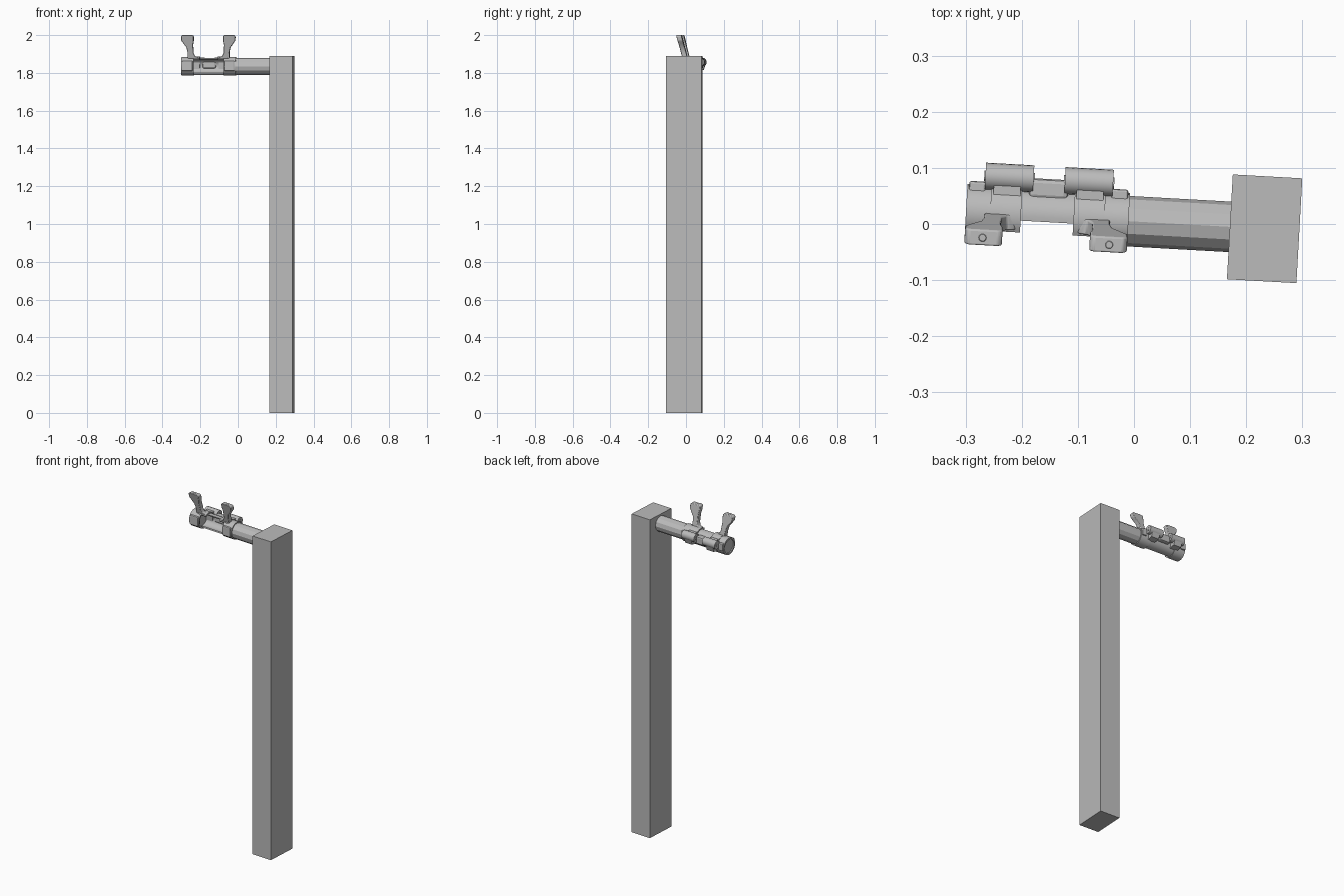
import bpy, bmesh, math
from mathutils import Matrix, Vector

cube = bpy.data.objects.get("Cube")
if cube:
    bpy.data.objects.remove(cube)

grey = bpy.data.materials.new("plain_grey")
grey.use_nodes = True
grey.diffuse_color = (0.5, 0.5, 0.5, 1)
grey.node_tree.nodes["Principled BSDF"].inputs["Base Color"].default_value = (0.5, 0.5, 0.5, 1)

AXIS_Z = 1.835          # height of the arm's axis
MID = -0.155            # clamps mirror about this x
# The whole model is turned slightly about the vertical
TURN = Matrix.Translation((0.08, 0, 0)) @ Matrix.Rotation(math.radians(-3.2), 4, 'Z') @ Matrix.Translation((-0.08, 0, 0))


def finish(name, bm, bevel=0, smooth=None):
    bmesh.ops.recalc_face_normals(bm, faces=bm.faces)
    mesh = bpy.data.meshes.new(name)
    bm.to_mesh(mesh)
    bm.free()
    mesh.materials.append(grey)
    ob = bpy.data.objects.new(name, mesh)
    bpy.context.collection.objects.link(ob)
    ob.matrix_world = TURN
    if bevel:
        mod = ob.modifiers.new("soft_edges", 'BEVEL')
        mod.width, mod.segments = bevel, 2
    if smooth:
        bpy.ops.object.select_all(action='DESELECT')
        ob.select_set(True)
        bpy.context.view_layer.objects.active = ob
        bpy.ops.object.shade_smooth_by_angle(angle=math.radians(smooth))
    return ob


def prism(name, points, vector, **kw):
    """Extrude a closed outline along a vector."""
    bm = bmesh.new()
    face = bm.faces.new([bm.verts.new(p) for p in points])
    out = bmesh.ops.extrude_face_region(bm, geom=[face])
    moved = [v for v in out["geom"] if isinstance(v, bmesh.types.BMVert)]
    bmesh.ops.translate(bm, verts=moved, vec=Vector(vector))
    return finish(name, bm, **kw)


def box(name, x0, x1, y0, y1, z0, z1, **kw):
    return prism(name, [(x0, y0, z0), (x1, y0, z0), (x1, y1, z0), (x0, y1, z0)], (0, 0, z1 - z0), **kw)


def arc(ry, rz, start, end, n):
    """Points (y, z) on an ellipse about the arm's axis; 0 degrees is the back."""
    angles = [math.radians(start + (end - start) * i / n) for i in range(n + 1)]
    return [(ry * math.cos(a), AXIS_Z + rz * math.sin(a)) for a in angles]


def along_x(name, yz, x0, x1, **kw):
    return prism(name, [(x0, y, z) for y, z in yz], (x1 - x0, 0, 0), **kw)


def rod(name, x0, x1, y, z, r, n, **kw):
    pts = [(y + r * math.cos(i * math.tau / n), z + r * math.sin(i * math.tau / n)) for i in range(n)]
    return along_x(name, pts, x0, x1, **kw)


def ring(name, x0, x1, r_out, r_in, n, **kw):
    bm = bmesh.new()
    loops = []
    for x, r in ((x0, r_out), (x1, r_out), (x1, r_in), (x0, r_in)):
        loops.append([bm.verts.new((x, y, z)) for y, z in arc(r, r, 0, 360, n)[:-1]])
    for k in range(4):
        a, b = loops[k], loops[(k + 1) % 4]
        for i in range(n):
            j = (i + 1) % n
            bm.faces.new((a[i], a[j], b[j], b[i]))
    return finish(name, bm, **kw)


# Post and arm
box("post", 0.171, 0.295, -0.0935, 0.0935, 0, 1.89)
rod("arm_tube", -0.07, 0.18, 0, AXIS_Z, 0.045, 12)
rod("end_plug", -0.294, -0.25, 0, AXIS_Z, 0.044, 24, smooth=30)

# Open-fronted shell joining the two clamps
shell = arc(0.047, 0.045, -102, 102, 20) + arc(0.038, 0.037, 102, -102, 20)
along_x("cradle_shell", shell, MID - 0.09, MID + 0.09, smooth=30)
box("cradle_back_rib", MID - 0.035, MID + 0.035, 0.03, 0.067, AXIS_Z - 0.012, AXIS_Z + 0.032, bevel=0.008)

# Clamps, mirrored about the middle of the cradle
wing = [(0.05, 1.874), (0.058, 1.884), (0.072, 1.889), (0.08, 1.905), (0.082, 1.95), (0.078, 1.97),
        (0.078, 1.995), (0.085, 2.0), (0.138, 2.0), (0.145, 1.993), (0.144, 1.972),
        (0.132, 1.955), (0.117, 1.935), (0.112, 1.91), (0.112, 1.874)]
for s, side in ((-1, "right"), (1, "left")):
    def px(d):
        return MID + s * d

    ring(side + "_collar", px(0.08), px(0.145), 0.05, 0.04, 24, smooth=30)
    # Strap over the tube
    strap = arc(0.054, 0.052, 35, 125, 10) + arc(0.042, 0.042, 125, 35, 10)
    along_x(side + "_strap", strap, px(0.047), px(0.102), smooth=30)
    # Hinge barrel with its pin and the lug below it
    rod(side + "_hinge_barrel", px(0.028), px(0.114), 0.066, 1.857, 0.024, 20, smooth=30)
    rod(side + "_hinge_pin", px(0.026), px(0.116), 0.066, 1.857, 0.010, 12, smooth=30)
    lug = [(0.03, 1.875), (0.066, 1.875), (0.085, 1.845), (0.075, 1.815), (0.035, 1.81)]
    along_x(side + "_hinge_lug", lug, px(0.05), px(0.098))
    box(side + "_collar_pad", px(0.112), px(0.142), 0.03, 0.056, AXIS_Z - 0.012, AXIS_Z + 0.03, bevel=0.004)
    # Front jaw below the wing
    box(side + "_jaw", px(0.084), px(0.14), -0.053, -0.03, AXIS_Z - 0.025, AXIS_Z + 0.03, bevel=0.005)
    # Upright wing, leaning to the front
    outline = [(px(d), -0.028 - (z - 1.885) * 0.26, z) for d, z in wing]
    prism(side + "_wing", outline, (0, 0.028, 0), bevel=0.003, smooth=35)
    # Screw head on the wing's top
    bm = bmesh.new()
    bmesh.ops.create_cone(bm, cap_ends=True, segments=12, radius1=0.008, radius2=0.006, depth=0.002,
                          matrix=Matrix.Translation((px(0.113), -0.044, 2.0)))
    finish(side + "_wing_screw", bm)
